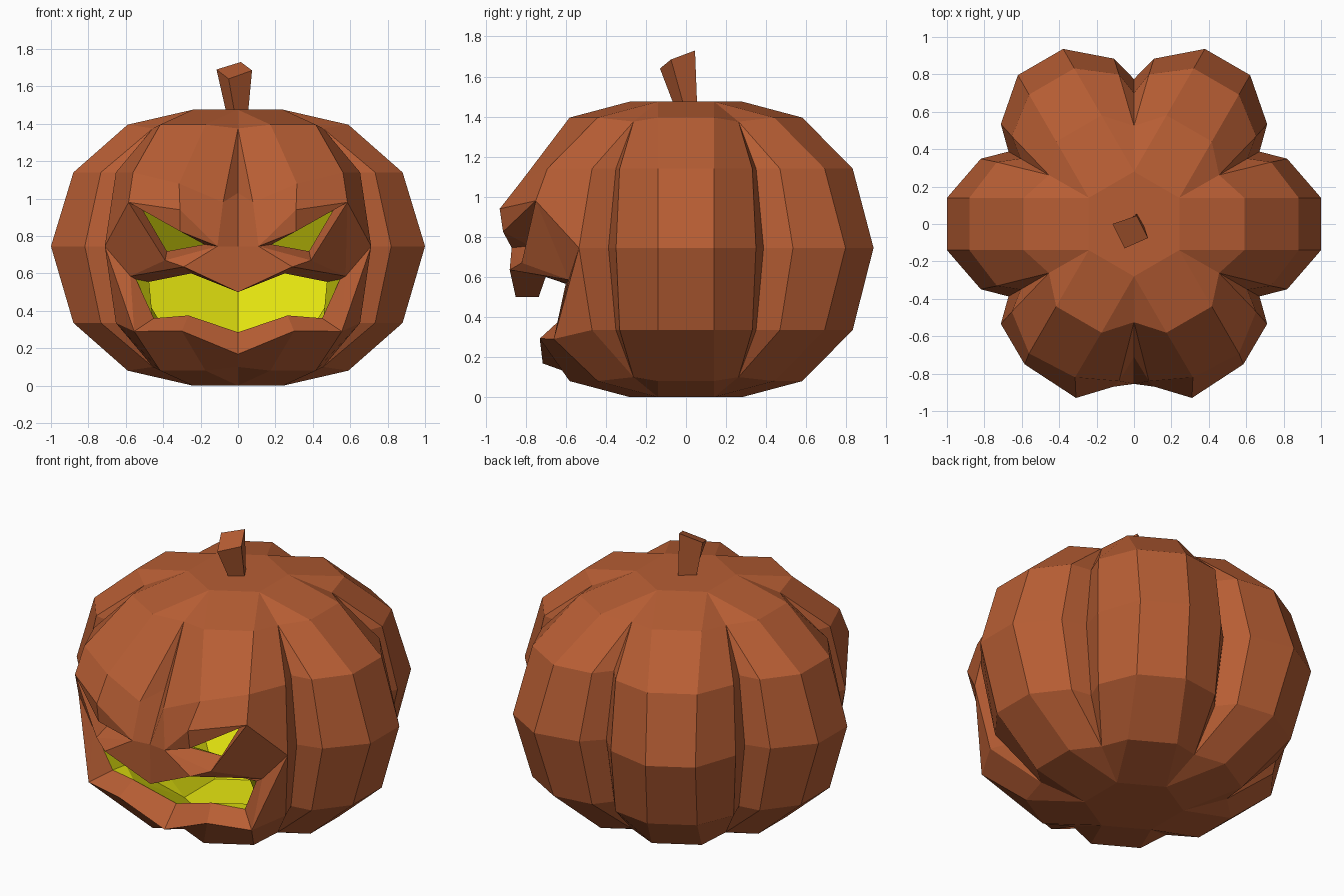
import bpy, bmesh, math

if "Cube" in bpy.data.objects:
    bpy.data.objects.remove(bpy.data.objects["Cube"])


def material(name, rgb):
    m = bpy.data.materials.new(name)
    m.diffuse_color = (*rgb, 1)
    m.use_nodes = True
    m.node_tree.nodes["Principled BSDF"].inputs["Base Color"].default_value = m.diffuse_color
    return m


BROWN = material("pumpkin_brown", (0.475, 0.111, 0.034))
YELLOW = material("glow_yellow", (0.80, 0.80, 0.005))


class Builder:
    """Collects polygons, sharing corners that coincide."""

    def __init__(self):
        self.bm, self.cache = bmesh.new(), {}

    def vert(self, p):
        key = tuple(round(c, 3) + 0.0 for c in p)
        if key not in self.cache:
            self.cache[key] = self.bm.verts.new(key)
        return self.cache[key]

    def face(self, pts, mirror=True):
        for s in (1, -1) if mirror else (1,):
            vs = list(dict.fromkeys(self.vert((s * x, y, z)) for x, y, z in pts))
            if len(vs) > 2 and not self.bm.faces.get(vs):
                self.bm.faces.new(vs)

    def finish(self, name, mat, inward=False):
        bmesh.ops.recalc_face_normals(self.bm, faces=self.bm.faces[:])
        if inward:
            bmesh.ops.reverse_faces(self.bm, faces=self.bm.faces[:])
        me = bpy.data.meshes.new(name)
        self.bm.to_mesh(me)
        self.bm.free()
        me.materials.append(mat)
        bpy.context.collection.objects.link(bpy.data.objects.new(name, me))


def polar(rad, deg, h):
    t = math.radians(deg)
    return (rad * math.cos(t), rad * math.sin(t), h)


# Lobed rings, right half: z, lobe reach, side radius, side angle, valley radius, valley z
HEX = 0.28 * math.cos(math.radians(30))
half = [(0, HEX, 0.28, 30, 0.28, 0), (0.08, 0.59, 0.525, 30, 0.525, 0.1),
        (0.335, 0.88, 0.804, 24.3, 0.70, 0.335), (0.745, 1.0, 0.89, 23.1, 0.775, 0.745)]
TOP = 1.475
rings = half + [(TOP - z, a, r, g, v, TOP - vz) for z, a, r, g, v, vz in half[2::-1]]


def ring_points(z, a, r, g, v, vz):
    lobe_r, lobe_g = math.hypot(a, 0.14), math.degrees(math.atan2(0.14, a))
    side_z = vz if g == 30 else z
    pts = [polar(v, -90, vz)]
    for c in (-60, 0, 60):
        pts += [polar(r, c - g, side_z), polar(lobe_r, c - lobe_g, z),
                polar(lobe_r, c + lobe_g, z), polar(r, c + g, side_z), polar(v, c + 30, vz)]
    return pts


R = [ring_points(*p) for p in rings]

# Face landmarks on the right half: forehead, brow, eye, lips
bridge, inner = (0, -0.855, 0.745), (0.11, -0.87, 0.745)
brow, brow_end = (0.31, -0.93, 0.94), (0.585, -0.75, 0.98)
brow_low, lid = (0.31, -0.913, 0.825), (0.39, -0.82, 0.67)
eye_in, eye_low, eye_out = (0.18, -0.78, 0.755), (0.38, -0.70, 0.718), (0.51, -0.70, 0.94)
U0, U2, U3 = (0, -0.85, 0.5), (0.29, -0.88, 0.635), (0.575, -0.585, 0.585)
u0, u2, u3 = (0, -0.735, 0.5), (0.25, -0.70, 0.60), (0.475, -0.57, 0.555)
rim = (0.545, -0.60, 0.568)
L0, L2, L3 = (0, -0.715, 0.168), (0.30, -0.73, 0.292), (0.555, -0.66, 0.29)
l0, l2, l3 = (0, -0.60, 0.285), (0.265, -0.64, 0.375), (0.45, -0.575, 0.36)
R[4][:3] = [(0, -0.71, 1.03), (0.08, -0.84, 0.98), (0.315, -0.82, 1.08)]
R[3][:4] = [bridge, inner, brow, brow_end]
R[2][:4] = [L0, L0, L2, L3]
corner = R[3][4]

# Pumpkin skin, leaving the face gap between rings 2 and 3
skin = Builder()
for k in range(6):
    for c in range(15):
        if k != 2 or c >= 4:
            skin.face([R[k][c], R[k][c + 1], R[k + 1][c + 1], R[k + 1][c]])
skin.face(R[0])
skin.face(R[6])

# Brow, eyelids, cheeks and lips
for poly in [(bridge, inner, U2, U0), (inner, lid, U2), (lid, U3, U2), (lid, brow_end, U3),
             (brow_end, corner, U3), (corner, L3, U3), (corner, R[2][4], L3),
             (inner, brow, brow_low), (brow, brow_end, brow_low),
             (inner, brow_low, eye_in), (brow_low, eye_out, eye_in),
             (brow_low, brow_end, eye_out),
             (brow_end, lid, eye_low, eye_out), (lid, inner, eye_in, eye_low),
             (U0, U2, u2, u0), (U2, U3, rim, u3, u2), (L3, U3, rim, l3),
             (L0, L2, l2, l0), (L2, L3, l3, l2)]:
    skin.face(poly)
skin.finish("pumpkin_skin", BROWN)

# Glowing six-sided hollow seen through the eyes and mouth
H = [[polar(r, a, z) for a in (-30, 30, 90)] for r, z in ((0.3, 0.08), (0.73, 0.70), (0.3, 1.35))]
floor_front, roof_front = (0, -0.3, 0.08), (0, -0.3, 1.35)
nose, deep = (0, -0.76, 0.76), (0.455, -0.44, 0.34)
glow = Builder()
for k in range(2):
    for c in range(2):
        glow.face([H[k][c], H[k][c + 1], H[k + 1][c + 1], H[k + 1][c]])
for poly in [(floor_front, *H[0]), (roof_front, *H[2]),
             # mouth floor and corners
             (l0, l2, H[0][0], floor_front), (l2, l3, deep), (l2, deep, H[0][0]),
             (rim, u3, deep), (rim, deep, l3), (u3, deep, H[1][0]), (deep, H[0][0], H[1][0]),
             # inner front wall around the eyes
             (u0, u2, eye_low, eye_in, nose), (u2, u3, eye_low), (u3, eye_low, H[1][0]),
             (eye_low, eye_out, H[1][0]), (eye_out, H[1][0], H[2][0]),
             (eye_in, eye_out, H[2][0]), (nose, eye_in, H[2][0], roof_front)]:
    glow.face(poly)
glow.finish("glowing_hollow", YELLOW, inward=True)

# Leaning, flared four-sided stem
stem = Builder()
low = [(-0.065, -0.01, 1.47), (0.015, 0.055, 1.47), (0.055, -0.015, 1.47), (-0.02, -0.065, 1.47)]
high = [(-0.115, 0.0, 1.69), (0.015, 0.045, 1.73), (0.075, -0.075, 1.685), (-0.05, -0.13, 1.64)]
for i in range(4):
    j = (i + 1) % 4
    stem.face([low[i], low[j], high[j], high[i]], mirror=False)
stem.face(high, mirror=False)
stem.face(low, mirror=False)
stem.finish("stem", BROWN)
